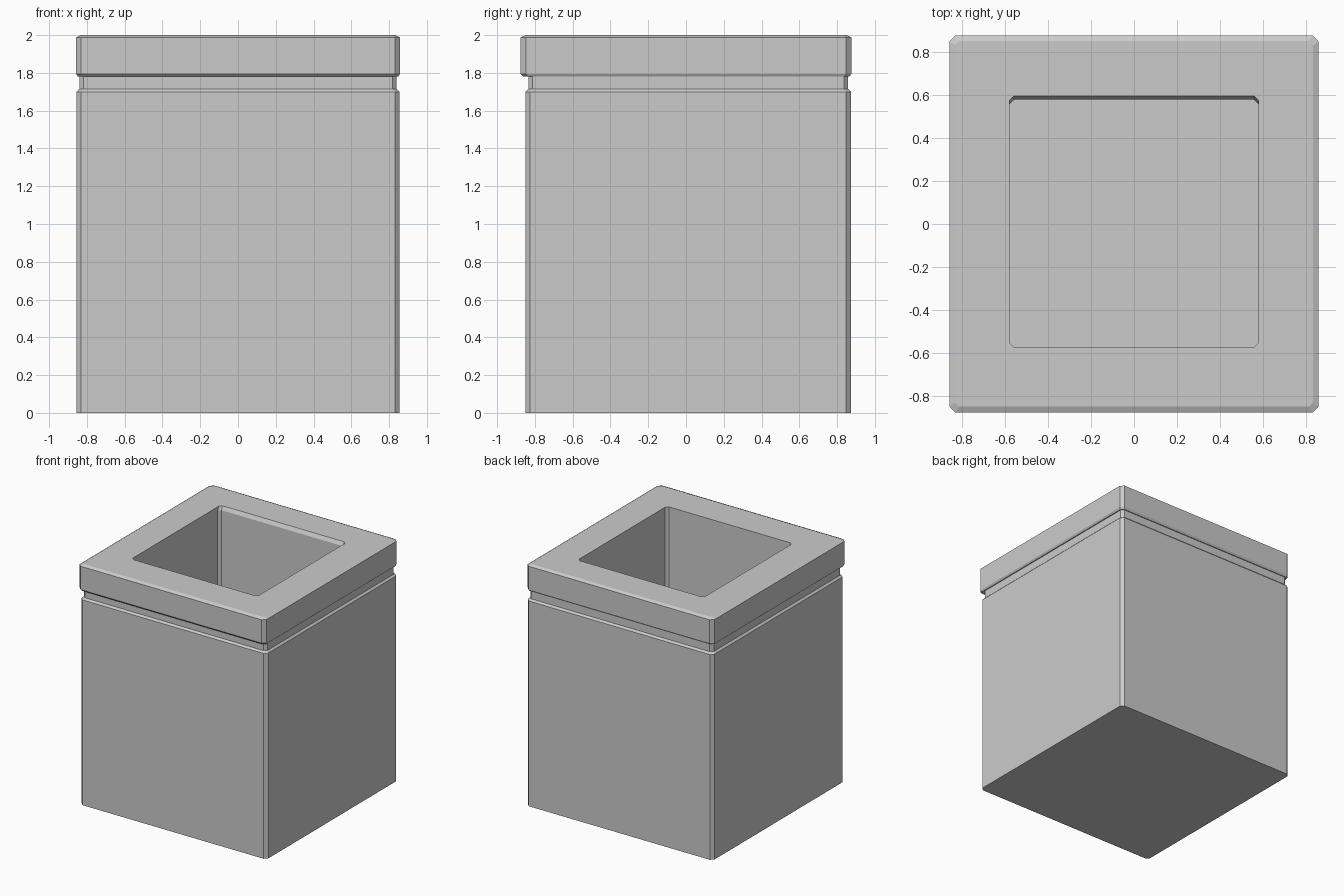
import bpy, bmesh

if "Cube" in bpy.data.objects:
    bpy.data.objects.remove(bpy.data.objects["Cube"])


def ring(bm, x, y0, y1, c, z):
    """Rectangular loop with cut corners, counter-clockwise."""
    pts = [(-x + c, y0), (x - c, y0), (x, y0 + c), (x, y1 - c),
           (x - c, y1), (-x + c, y1), (-x, y1 - c), (-x, y0 + c)]
    return [bm.verts.new((px, py, z)) for px, py in pts]


def loft(name, sections):
    """Closed solid through a stack of rings, capped at both ends."""
    bm = bmesh.new()
    rings = [ring(bm, *s) for s in sections]
    for a, b in zip(rings, rings[1:]):
        for i in range(8):
            j = (i + 1) % 8
            bm.faces.new((a[i], a[j], b[j], b[i]))
    bm.faces.new(rings[0][::-1])
    bm.faces.new(rings[-1])
    bmesh.ops.recalc_face_normals(bm, faces=bm.faces)
    mesh = bpy.data.meshes.new(name)
    bm.to_mesh(mesh)
    bm.free()
    obj = bpy.data.objects.new(name, mesh)
    bpy.context.collection.objects.link(obj)
    return obj


# half width, front y, back y, corner cut, height
loft("square_planter", [
    # body with a bevelled top edge
    (0.855, -0.85, 0.873, 0.025, 0.0),
    (0.855, -0.85, 0.873, 0.025, 1.70),
    (0.84, -0.835, 0.858, 0.022, 1.715),
    # recessed groove under the rim
    (0.84, -0.835, 0.858, 0.022, 1.78),
    # overhanging rim, bevelled above and below
    (0.848, -0.86, 0.865, 0.022, 1.78),
    (0.857, -0.875, 0.875, 0.027, 1.795),
    (0.857, -0.875, 0.875, 0.027, 1.988),
    (0.832, -0.848, 0.85, 0.02, 2.0),
    # opening with a bevel on its back edge, then the cavity
    (0.577, -0.572, 0.595, 0.02, 2.0),
    (0.577, -0.572, 0.578, 0.02, 1.97),
    (0.577, -0.572, 0.578, 0.02, 0.2),
])
